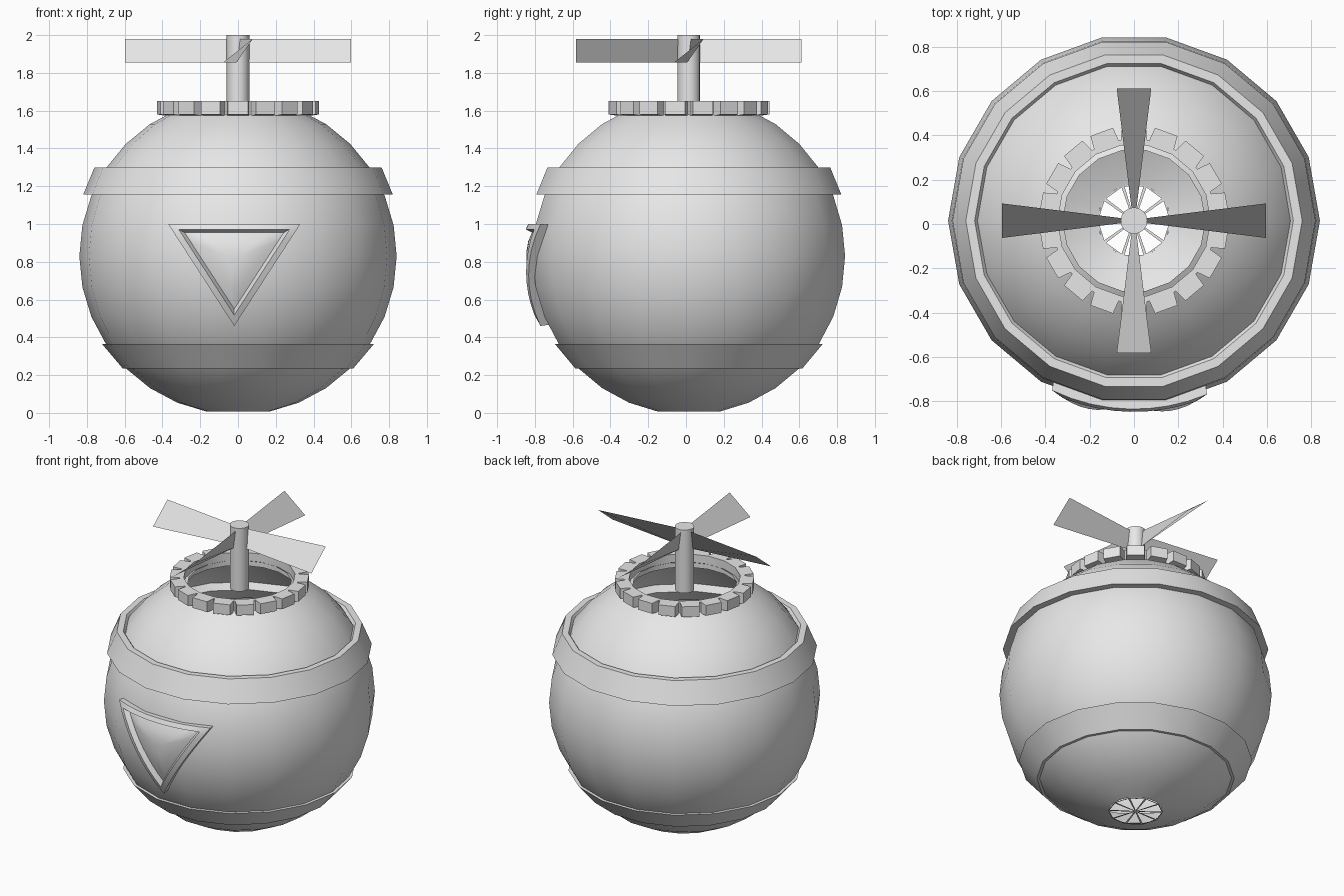
import bpy, bmesh
from math import sin, cos, pi, sqrt, radians
from mathutils import Vector

if "Cube" in bpy.data.objects:
    bpy.data.objects.remove(bpy.data.objects["Cube"], do_unlink=True)

SEG = 18              # sides around the body
R = 0.84              # body radius
CY, CZ = 0.015, 0.83  # body centre

grey = bpy.data.materials.new("plain_grey")
grey.use_nodes = True
grey.diffuse_color = (0.8, 0.8, 0.8, 1)
grey.node_tree.nodes["Principled BSDF"].inputs["Base Color"].default_value = (0.8, 0.8, 0.8, 1)


def finish(name, bm, smooth=True, recalc=True):
    if recalc:
        bmesh.ops.recalc_face_normals(bm, faces=bm.faces)
    mesh = bpy.data.meshes.new(name)
    bm.to_mesh(mesh)
    bm.free()
    mesh.materials.append(grey)
    obj = bpy.data.objects.new(name, mesh)
    bpy.context.collection.objects.link(obj)
    if smooth:
        bpy.ops.object.select_all(action="DESELECT")
        obj.select_set(True)
        bpy.context.view_layer.objects.active = obj
        bpy.ops.object.shade_smooth_by_angle(angle=radians(30))
    return obj


def skin(bm, loops):
    """Join successive closed loops of vertices with quads."""
    for a, b in zip(loops, loops[1:]):
        n = len(a)
        for i in range(n):
            j = (i + 1) % n
            bm.faces.new((a[i], a[j], b[j], b[i]))


def polar(r, angle, z):
    return Vector((r * cos(angle), CY + r * sin(angle), z))


def lathe(name, profile, seg=SEG, closed=False, caps=False):
    bm = bmesh.new()
    loops = [[bm.verts.new(polar(r, 2 * pi * i / seg, z)) for i in range(seg)]
             for r, z in profile]
    skin(bm, loops + loops[:1] if closed else loops)
    if caps:
        bm.faces.new(loops[0])
        bm.faces.new(loops[-1])
    return finish(name, bm)


def grille(name, r, z, seg, bar, up):
    """Fan of triangles, each inset and opened to leave spokes."""
    bm = bmesh.new()
    hub = bm.verts.new((0, CY, z))
    rim = [bm.verts.new(polar(r, 2 * pi * i / seg, z)) for i in range(seg)]
    wedges = [bm.faces.new((hub, rim[i], rim[(i + 1) % seg])) for i in range(seg)]
    if not up:
        bmesh.ops.reverse_faces(bm, faces=wedges)
    bmesh.ops.inset_individual(bm, faces=wedges, thickness=bar)
    bmesh.ops.delete(bm, geom=wedges, context="FACES")
    finish(name, bm, smooth=False, recalc=False)


# Body: sphere open at both ends
rings = 16
lathe("body", [(R * sin(pi * k / rings), CZ + R * cos(pi * k / rings))
               for k in range(2, rings)])

# Raised bands
lathe("upper_band", [(0.72, 1.30), (0.76, 1.30), (0.82, 1.155), (0.74, 1.155),
                     (0.68, 1.24)], closed=True)
lathe("lower_band", [(0.66, 0.365), (0.72, 0.365), (0.61, 0.235), (0.56, 0.235)],
      closed=True)

# Grilles and collar
grille("top_grille", 0.345, 1.605, SEG, 0.012, True)
grille("bottom_grille", 0.17, 0.0, 10, 0.012, False)
lathe("collar", [(0.345, 1.56), (0.345, 1.65), (0.37, 1.65), (0.37, 1.56)], closed=True)

# Teeth around the collar
bm = bmesh.new()
for i in range(SEG):
    mid = 2 * pi * (i + 0.5) / SEG
    loops = []
    for r, half, low in ((0.36, 9.6, 1.57), (0.43, 7.2, 1.58)):
        h = radians(half)
        loops.append([bm.verts.new(polar(r, mid + s * h, z))
                      for s, z in ((-1, low), (1, low), (1, 1.65), (-1, 1.65))])
    skin(bm, loops)
    bm.faces.new(loops[0])
    bm.faces.new(loops[1])
finish("collar_teeth", bm, smooth=False)

# Rotor shaft
lathe("rotor_shaft", [(0.06, 1.57), (0.06, 2.0)], seg=16, caps=True)

# Rotor blades: twisted, narrow at the root; the left and right ones share a tilt
low, high = 1.855, 1.98
for name, out, side in (("front_blade", (0, -1), (1, 0)), ("back_blade", (0, 1), (-1, 0)),
                        ("left_blade", (1, 0), (0, 1)), ("right_blade", (-1, 0), (0, 1))):
    bm = bmesh.new()
    out, side = Vector((*out, 0)), Vector((*side, 0))
    corners = []
    for r, half, s in ((0.03, 0.008, -1), (0.597, 0.078, -1),
                       (0.597, 0.078, 1), (0.03, 0.008, 1)):
        p = out * r + side * half * s + Vector((0, CY, high if s > 0 else low))
        corners.append(bm.verts.new(p))
    blade = bm.faces.new(corners)
    blade.normal_update()
    if blade.normal.z < 0:
        blade.normal_flip()
    finish(name, bm, smooth=False, recalc=False)

# Triangular emblem wrapped on the front, with a raised frame and domed panel
tips = [Vector(p) for p in ((-0.37, 1.0), (0.33, 1.0), (-0.02, 0.46))]
centre = sum(tips, Vector((0, 0))) / 3
outline = [tips[k].lerp(tips[(k + 1) % 3], t / 8) for k in range(3) for t in range(8)]


def on_body(bm, p, lift):
    y = CY - sqrt((R + lift) ** 2 - p.x ** 2 - (p.y - CZ) ** 2)
    return bm.verts.new((p.x, y, p.y))


bm = bmesh.new()
loops = [[on_body(bm, centre.lerp(p, s), lift) for p in outline]
         for s, lift in ((0.97, -0.04), (1, 0.028), (0.84, 0.035), (0.75, 0.0),
                         (0.5, 0.014), (0.2, 0.02))]
skin(bm, loops)
bm.faces.new(loops[-1])
finish("front_emblem", bm)
